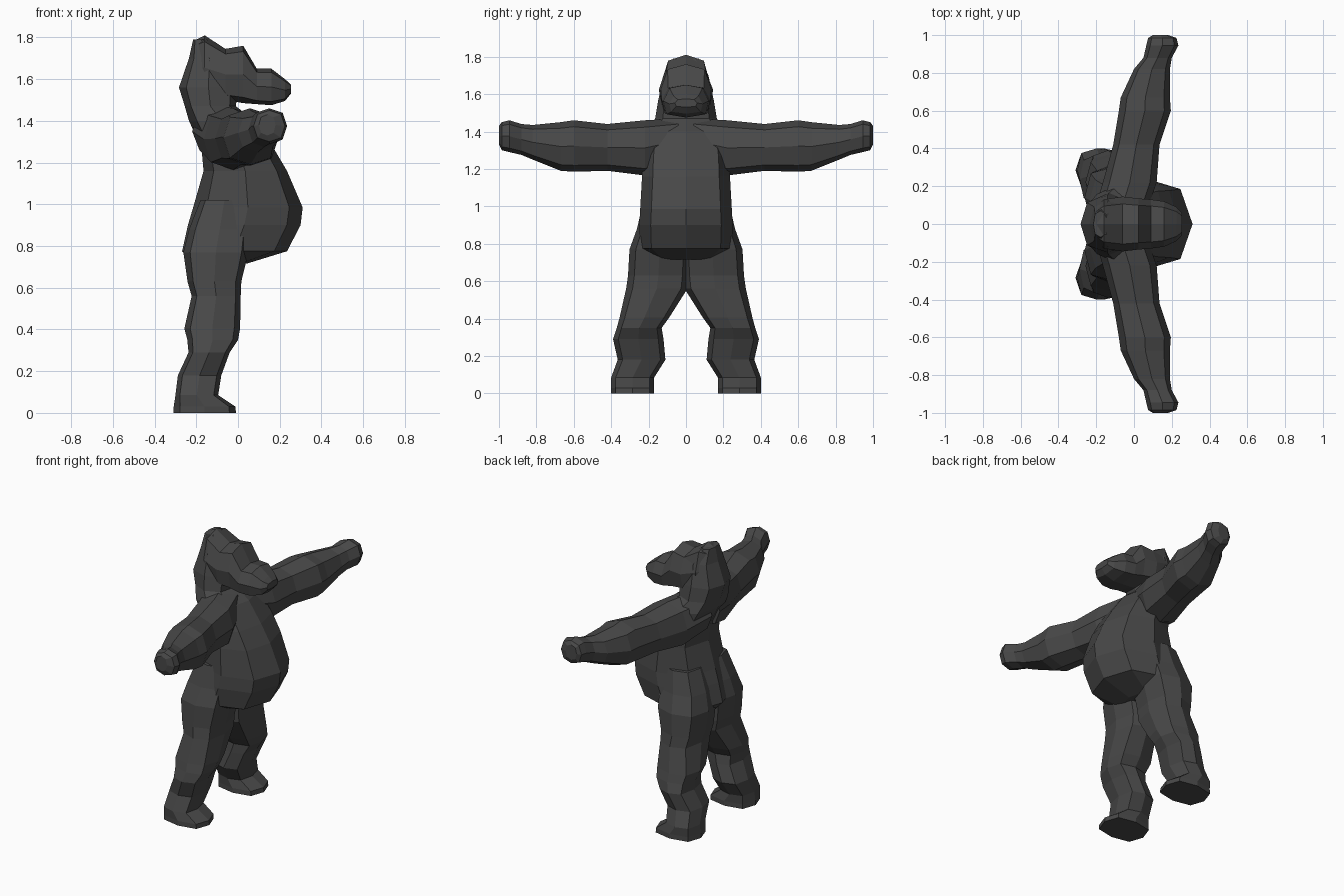
import bpy, bmesh, math
from mathutils import Vector

fur = bpy.data.materials.new("dark_fur")
fur.diffuse_color = (0.065, 0.065, 0.065, 1)


def loft(name, axis, rings, side=1, square=0.8, taper=0.0):
    """Eight-sided skin over rings: (position, a_min, a_max, b_min, b_max).
    a, b are the two remaining axes in x, y, z order; taper narrows a as b grows."""
    bm = bmesh.new()
    others = [i for i in range(3) if i != axis]
    loops = []
    for pos, a0, a1, b0, b1 in rings:
        loop = []
        for k in range(8):
            r = 1 if k % 2 == 0 else square * math.sqrt(2)
            t = k * math.pi / 4
            narrow = 1 - taper * math.sin(t)
            v = Vector((0, 0, 0))
            v[axis] = pos
            v[others[0]] = (a0 + a1) / 2 + (a1 - a0) / 2 * r * math.cos(t) * narrow
            v[others[1]] = (b0 + b1) / 2 + (b1 - b0) / 2 * r * math.sin(t)
            v.y *= side
            loop.append(bm.verts.new(v))
        loops.append(loop)
    for low, high in zip(loops, loops[1:]):
        for k in range(8):
            n = (k + 1) % 8
            bm.faces.new((low[k], low[n], high[n], high[k]))
    bm.faces.new(loops[0])
    bm.faces.new(loops[-1])
    bmesh.ops.recalc_face_normals(bm, faces=bm.faces)
    mesh = bpy.data.meshes.new(name)
    bm.to_mesh(mesh)
    bm.free()
    mesh.materials.append(fur)
    ob = bpy.data.objects.new(name, mesh)
    bpy.context.collection.objects.link(ob)
    return ob


# Torso with big belly, running up into the neck and nape
torso = [(0.715, -0.21, 0.04, 0.16), (0.775, -0.268, 0.235, 0.245),
         (0.90, -0.24, 0.30, 0.25), (0.985, -0.215, 0.31, 0.245),
         (1.16, -0.165, 0.235, 0.235), (1.27, -0.175, 0.17, 0.23),
         (1.40, -0.235, 0.08, 0.21), (1.47, -0.255, -0.01, 0.165),
         (1.56, -0.283, 0.0, 0.15), (1.70, -0.235, -0.04, 0.12),
         (1.79, -0.215, -0.14, 0.07)]
body = loft("body", 2, [(z, a, b, -w, w) for z, a, b, w in torso], square=0.755)

# Head: crown, brow and broad muzzle
head = [(-0.20, 0.09, 1.53, 1.79), (-0.16, 0.13, 1.50, 1.81),
        (-0.06, 0.145, 1.50, 1.745), (0.025, 0.135, 1.485, 1.76),
        (0.09, 0.13, 1.48, 1.65), (0.16, 0.12, 1.475, 1.65),
        (0.225, 0.09, 1.495, 1.60), (0.253, 0.06, 1.53, 1.575)]
parts = [loft("head", 0, [(x, -w, w, a, b) for x, w, a, b in head], taper=0.12)]

# Outstretched arms with blunt paws
arm = [(0.04, -0.22, 0.06, 1.23, 1.47), (0.22, -0.165, 0.12, 1.165, 1.46),
       (0.42, -0.11, 0.135, 1.19, 1.44), (0.60, -0.08, 0.195, 1.185, 1.46),
       (0.67, -0.07, 0.19, 1.19, 1.45), (0.82, 0.00, 0.19, 1.25, 1.435),
       (0.88, 0.05, 0.20, 1.275, 1.44), (0.945, 0.065, 0.235, 1.29, 1.46),
       (0.985, 0.075, 0.225, 1.30, 1.45), (1.0, 0.10, 0.18, 1.33, 1.43)]

# Legs with broad hip, knee, shin and short flat foot
leg = [(0.0, -0.31, -0.01, 0.17, 0.40), (0.03, -0.308, -0.012, 0.17, 0.40),
       (0.085, -0.30, -0.095, 0.17, 0.40), (0.18, -0.288, -0.08, 0.11, 0.365),
       (0.29, -0.237, -0.04, 0.12, 0.39), (0.35, -0.243, 0.0, 0.13, 0.37),
       (0.405, -0.257, 0.01, 0.09, 0.355), (0.56, -0.222, 0.013, -0.008, 0.32),
       (0.63, -0.242, 0.016, -0.015, 0.31), (0.77, -0.262, 0.05, -0.02, 0.302),
       (0.88, -0.235, 0.06, -0.01, 0.262), (1.02, -0.18, 0.05, -0.01, 0.23)]

for side, tag in ((1, "left"), (-1, "right")):
    parts.append(loft(tag + "_arm", 1, arm, side, 0.75))
    parts.append(loft(tag + "_leg", 2, leg, side, 0.79))

# Fuse everything into one skin
for part in parts:
    mod = body.modifiers.new("join_" + part.name, 'BOOLEAN')
    mod.operation = 'UNION'
    mod.solver = 'EXACT'
    mod.object = part
bpy.context.view_layer.update()
fused = bpy.data.meshes.new_from_object(
    body.evaluated_get(bpy.context.evaluated_depsgraph_get()))
body.modifiers.clear()
body.data = fused
for part in parts:
    bpy.data.objects.remove(part)
